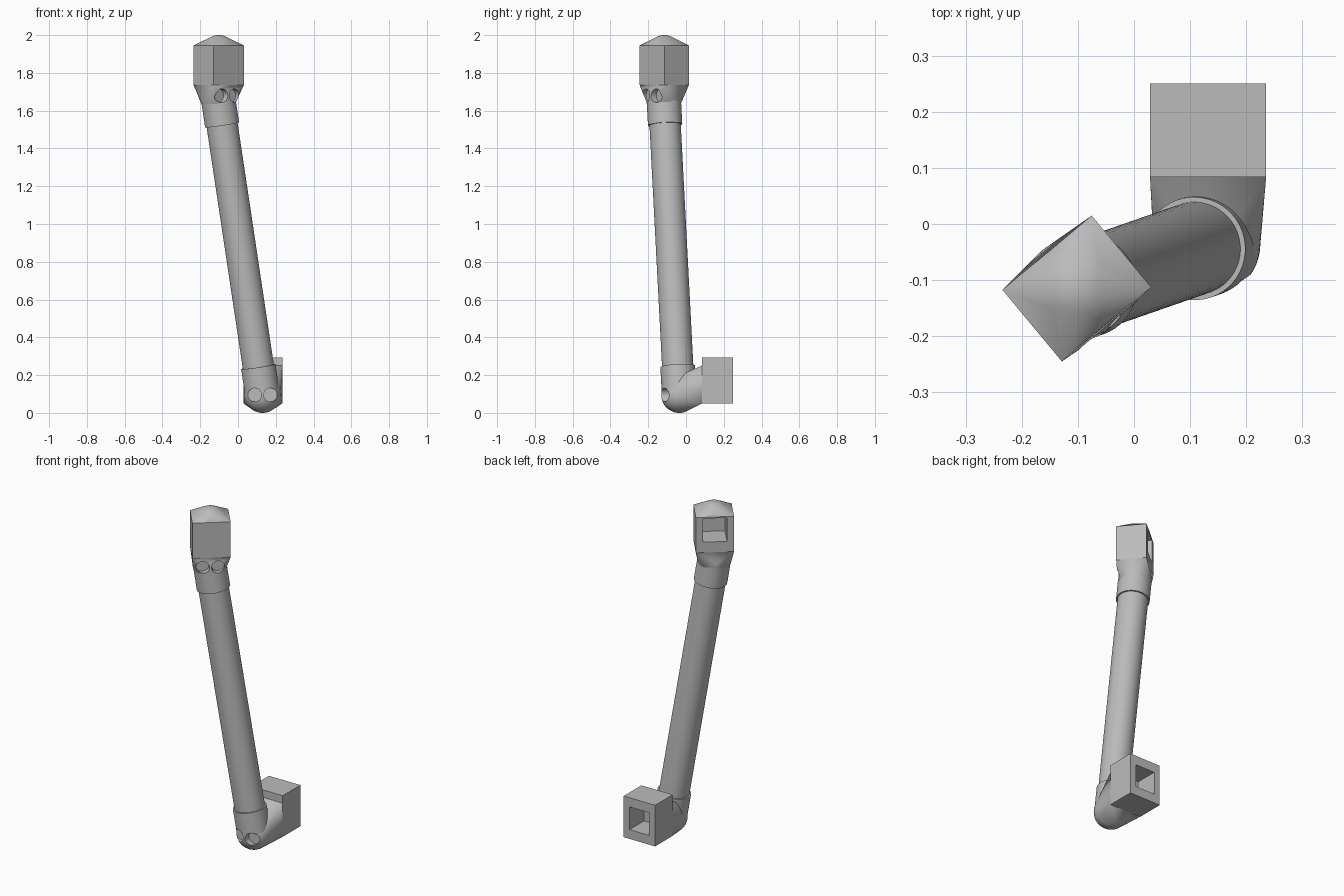
import bpy, bmesh, math
from mathutils import Vector, Matrix

cube = bpy.data.objects.get("Cube")
if cube:
    bpy.data.objects.remove(cube, do_unlink=True)

grey = bpy.data.materials.new("plain grey")
grey.use_nodes = True
colour = (0.5, 0.5, 0.5, 1)
grey.diffuse_color = colour
grey.node_tree.nodes["Principled BSDF"].inputs["Base Color"].default_value = colour

WIDTH, DEPTH, ROUND = 0.207, 0.166, 0.095
FOOT = Vector((0.13, -0.036, ROUND))
HEAD = Vector((-0.103, -0.117, 1.65))
AXIS = (HEAD - FOOT).normalized()
TURN = math.radians(39.7)  # turn of the upper socket about z


def finish(name, bm):
    bmesh.ops.recalc_face_normals(bm, faces=bm.faces)
    mesh = bpy.data.meshes.new(name)
    bm.to_mesh(mesh)
    bm.free()
    mesh.materials.append(grey)
    ob = bpy.data.objects.new(name, mesh)
    bpy.context.collection.objects.link(ob)
    return ob


def rod(name, start, end, radius, sides=48):
    bm = bmesh.new()
    line = end - start
    place = Matrix.Translation((start + end) / 2) @ line.to_track_quat('Z', 'Y').to_matrix().to_4x4()
    bmesh.ops.create_cone(bm, cap_ends=True, segments=sides, radius1=radius,
                          radius2=radius, depth=line.length, matrix=place)
    return finish(name, bm)


def box(name, centre, size, turn=0):
    bm = bmesh.new()
    place = Matrix.Translation(centre) @ Matrix.Rotation(turn, 4, 'Z') @ Matrix.Diagonal((*size, 1))
    bmesh.ops.create_cube(bm, size=1, matrix=place)
    return finish(name, bm)


def blend(name, corners, outward, points):
    """Convex skin from a rectangle to the round points lying beyond it."""
    bm = bmesh.new()
    for p in corners + [q for q in points if (q - corners[0]).dot(outward) > 0]:
        bm.verts.new(p)
    res = bmesh.ops.convex_hull(bm, input=bm.verts[:])
    spare = {v for v in res["geom_interior"] + res["geom_unused"] if isinstance(v, bmesh.types.BMVert)}
    bmesh.ops.delete(bm, geom=list(spare), context='VERTS')
    return finish(name, bm)


def ball(centre, radius):
    bm = bmesh.new()
    bmesh.ops.create_uvsphere(bm, u_segments=48, v_segments=24, radius=radius)
    points = [v.co + centre for v in bm.verts]
    bm.free()
    return points


def cut(targets, cutter):
    cutter.hide_render = True
    for ob in targets:
        mod = ob.modifiers.new("cut", 'BOOLEAN')
        mod.operation = 'DIFFERENCE'
        mod.solver = 'EXACT'
        mod.object = cutter
        bpy.context.view_layer.objects.active = ob
        bpy.ops.object.modifier_apply(modifier=mod.name)
    bpy.data.objects.remove(cutter, do_unlink=True)


def screw_holes(targets, centre, turn):
    spin = Matrix.Rotation(turn, 3, 'Z')
    for side in (-1, 1):
        start = centre + spin @ Vector((side * 0.042, -0.055, 0))
        cut(targets, rod("hole_cutter", start, start + spin @ Vector((0, -0.1, 0)), 0.036, 32))


def along(z):
    return FOOT + AXIS * ((z - FOOT.z) / AXIS.z)


# long tube and its two collars
tube = rod("tube", along(0.18), along(1.6), 0.083)
lower_collar = rod("lower_collar", FOOT, along(0.245), 0.092)
upper_collar = rod("upper_collar", along(1.525), along(1.65), 0.091)

# lower socket, opening to the back
low = Vector((0.132, 0.167, 0.172))
lower_socket = box("lower_socket", low, (WIDTH, DEPTH, 0.245))
cut([lower_socket], box("socket_cutter", low + Vector((0, 0.03, 0)), (0.13, DEPTH, 0.135)))
rect = [Vector((low.x + sx * WIDTH / 2, 0.084, z)) for sx in (-1, 1) for z in (0.05, 0.25)]
elbow = blend("elbow", rect, Vector((0, -1, 0)), ball(FOOT, ROUND))

# upper socket, turned about z
top = Vector((-0.102, -0.115, 1.84))
spin = Matrix.Rotation(TURN, 3, 'Z')
upper_socket = box("upper_socket", top, (WIDTH, DEPTH, 0.21), TURN)
cut([upper_socket], box("socket_cutter", top + spin @ Vector((0, 0.03, 0)) + Vector((0, 0, 0.027)),
                        (0.13, DEPTH, 0.14), TURN))


def socket_rim(z):
    return [top + spin @ Vector((sx * WIDTH / 2, sy * DEPTH / 2, z)) for sx in (-1, 1) for sy in (-1, 1)]


cap = blend("rounded_cap", socket_rim(0.105), Vector((0, 0, 1)),
            ball(Vector((top.x, top.y, 2 - ROUND)), ROUND))
neck = blend("neck", socket_rim(-0.105), Vector((0, 0, -1)), ball(along(1.66), 0.092))

# paired screw recesses on the front of each joint
screw_holes([elbow, lower_collar], FOOT, 0)
screw_holes([neck, upper_collar], along(1.68), TURN)

# smooth round surfaces, crisp edges
bpy.ops.object.select_all(action='DESELECT')
parts = [tube, lower_collar, upper_collar, lower_socket, elbow, upper_socket, cap, neck]
for ob in parts:
    ob.select_set(True)
bpy.context.view_layer.objects.active = tube
bpy.ops.object.shade_smooth_by_angle(angle=math.radians(30))
